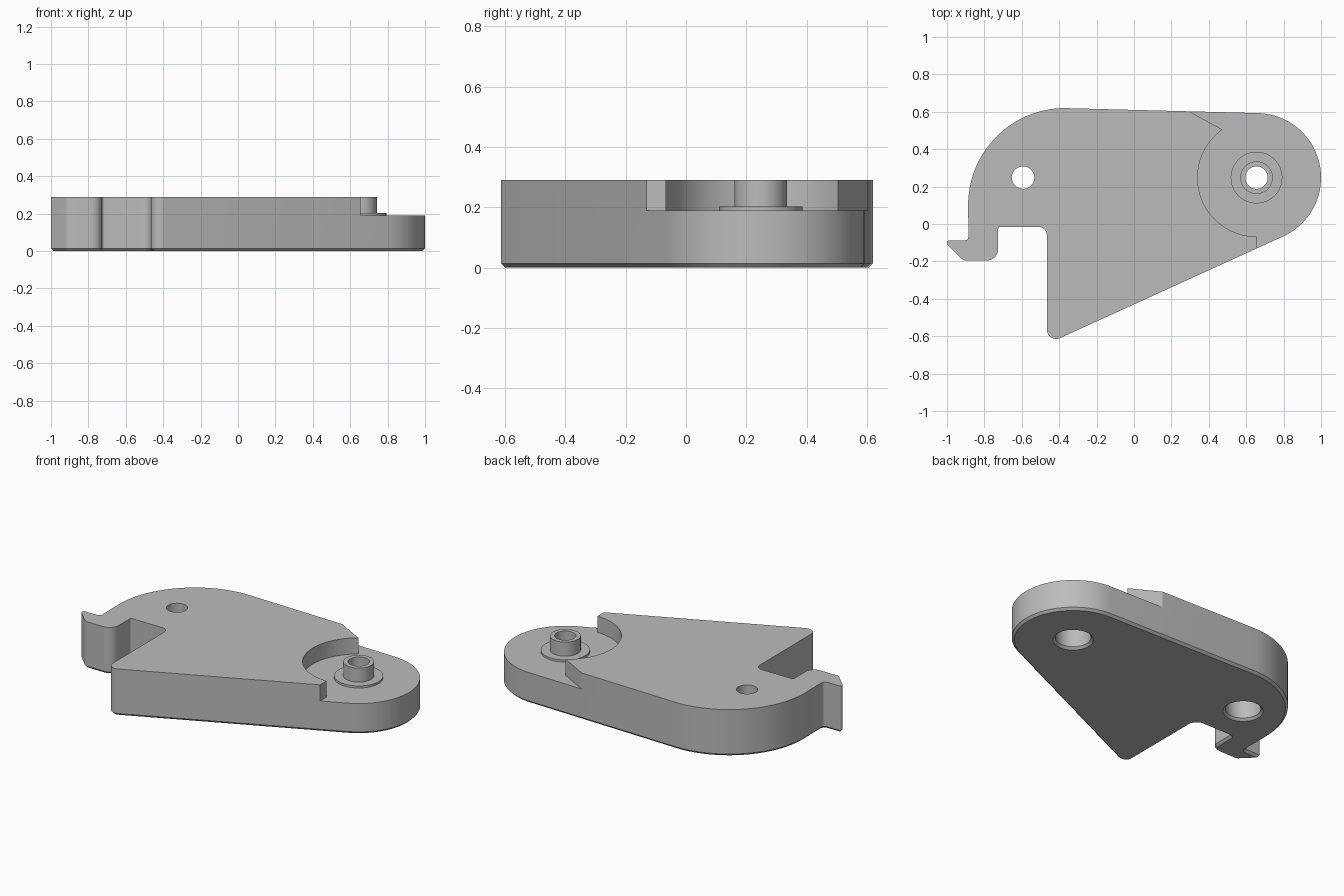
import bpy, bmesh, math
from mathutils import Vector

default = bpy.data.objects.get("Cube")
if default:
    bpy.data.objects.remove(default, do_unlink=True)

TOP, FLOOR, CHAMFER = 0.29, 0.19, 0.014
PIVOT, PIN = (0.655, 0.248), (-0.593, 0.248)
HOLE_R, BORE_R, BORE_TOP = 0.06, 0.10, 0.13

grey = bpy.data.materials.new("plain grey")
grey.use_nodes = True
colour = (0.5, 0.5, 0.5, 1)
grey.diffuse_color = colour
grey.node_tree.nodes["Principled BSDF"].inputs["Base Color"].default_value = colour


def arc(centre, r, start, end, n):
    """Points on a circle between two angles in degrees."""
    steps = [math.radians(start + (end - start) * i / n) for i in range(n + 1)]
    return [(centre[0] + r * math.cos(a), centre[1] + r * math.sin(a)) for a in steps]


def fillet(prev, corner, nxt, r, n=8):
    """Round one corner of an outline with radius r."""
    p, c, q = Vector(prev), Vector(corner), Vector(nxt)
    u, v = (p - c).normalized(), (q - c).normalized()
    half = u.angle(v) / 2
    mid = c + (u + v).normalized() * (r / math.sin(half))
    a, b = c + u * (r / math.tan(half)) - mid, c + v * (r / math.tan(half)) - mid
    sweep = a.angle_signed(b)
    start = math.atan2(a.y, a.x)
    return [(mid.x + r * math.cos(start - sweep * i / n),
             mid.y + r * math.sin(start - sweep * i / n)) for i in range(n + 1)]


def make_object(name, bm):
    bmesh.ops.recalc_face_normals(bm, faces=bm.faces)
    mesh = bpy.data.meshes.new(name)
    bm.to_mesh(mesh)
    bm.free()
    mesh.materials.append(grey)
    obj = bpy.data.objects.new(name, mesh)
    bpy.context.collection.objects.link(obj)
    return obj


def prism(name, points, z0, z1, chamfer=0):
    """Extrude an outline upwards, with an optional chamfer round its base."""
    bm = bmesh.new()
    base = bm.faces.new([bm.verts.new((x, y, z0)) for x, y in points])
    up = bmesh.ops.extrude_face_region(bm, geom=[base], use_keep_orig=True)
    moved = [g for g in up["geom"] if isinstance(g, bmesh.types.BMVert)]
    bmesh.ops.translate(bm, verts=moved, vec=(0, 0, z1 - z0))
    bmesh.ops.recalc_face_normals(bm, faces=bm.faces)
    if chamfer:
        rim = [e for e in bm.edges if all(abs(v.co.z - z0) < 1e-6 for v in e.verts)]
        bmesh.ops.bevel(bm, geom=rim, offset=chamfer, segments=1, affect='EDGES',
                        clamp_overlap=False)
    return make_object(name, bm)


def lathe(name, centre, profile, closed=False, n=64):
    """Spin a radius and height profile about a vertical axis."""
    bm = bmesh.new()
    rings = [[bm.verts.new((x, y, z)) for x, y in arc(centre, r, 0, 360, n)[:-1]]
             for r, z in profile]
    pairs = list(zip(rings, rings[1:]))
    if closed:
        pairs.append((rings[-1], rings[0]))
    else:
        bm.faces.new(rings[0])
        bm.faces.new(rings[-1])
    for low, high in pairs:
        for i in range(n):
            j = (i + 1) % n
            bm.faces.new((low[i], low[j], high[j], high[i]))
    return make_object(name, bm)


def cut(target, cutter):
    cutter.hide_render = True
    mod = target.modifiers.new("cut", 'BOOLEAN')
    mod.operation, mod.solver, mod.object = 'DIFFERENCE', 'EXACT', cutter
    bpy.context.view_layer.objects.active = target
    bpy.ops.object.modifier_apply(modifier=mod.name)
    bpy.data.objects.remove(cutter, do_unlink=True)


# Plate outline: the hook, notch and pointed tip have rounded corners
corners = [((-0.885, -0.088), 0.02), ((-1.0, -0.088), 0.012), ((-1.0, -0.108), 0.01),
           ((-0.912, -0.195), 0.04), ((-0.726, -0.195), 0.06), ((-0.726, -0.015), 0.012),
           ((-0.466, -0.015), 0.045), ((-0.466, -0.642), 0.05)]
path = [(-0.885, 0.1)] + [c for c, r in corners] + [(0.799, -0.064)]
outline = []
for i, (corner, r) in enumerate(corners):
    outline += fillet(path[i], corner, path[i + 2], r)
outline += arc(PIVOT, 0.345, -65.4, 88.5, 48)
outline += arc((-0.367, 0.1), 0.52, 91.5, 180, 32)
plate = prism("plate", outline, 0, TOP, CHAMFER)

# Stepped recess around the pivot
recess = [(0.2, 0.654)] + arc(PIVOT, 0.315, 125.3, 270, 40)
recess += [(0.655, -0.4), (1.2, -0.4), (1.2, 0.8), (0.2, 0.8)]
cut(plate, prism("recess_cutter", recess, FLOOR, TOP + 0.1))

# Holes with a wider chamfered bore below
for centre in (PIVOT, PIN):
    cut(plate, lathe("hole_cutter", centre, [
        (BORE_R + 2 * CHAMFER, -CHAMFER), (BORE_R, CHAMFER), (BORE_R, BORE_TOP),
        (HOLE_R, BORE_TOP), (HOLE_R, TOP + 0.1)]))

# Hollow pivot boss standing on a thin collar
boss = lathe("pivot_boss", PIVOT, [
    (HOLE_R, FLOOR), (0.138, FLOOR), (0.138, 0.203), (0.087, 0.203),
    (0.087, TOP), (HOLE_R, TOP)], closed=True)

for obj in (plate, boss):
    bpy.ops.object.select_all(action='DESELECT')
    obj.select_set(True)
    bpy.context.view_layer.objects.active = obj
    bpy.ops.object.shade_smooth_by_angle(angle=math.radians(25))
